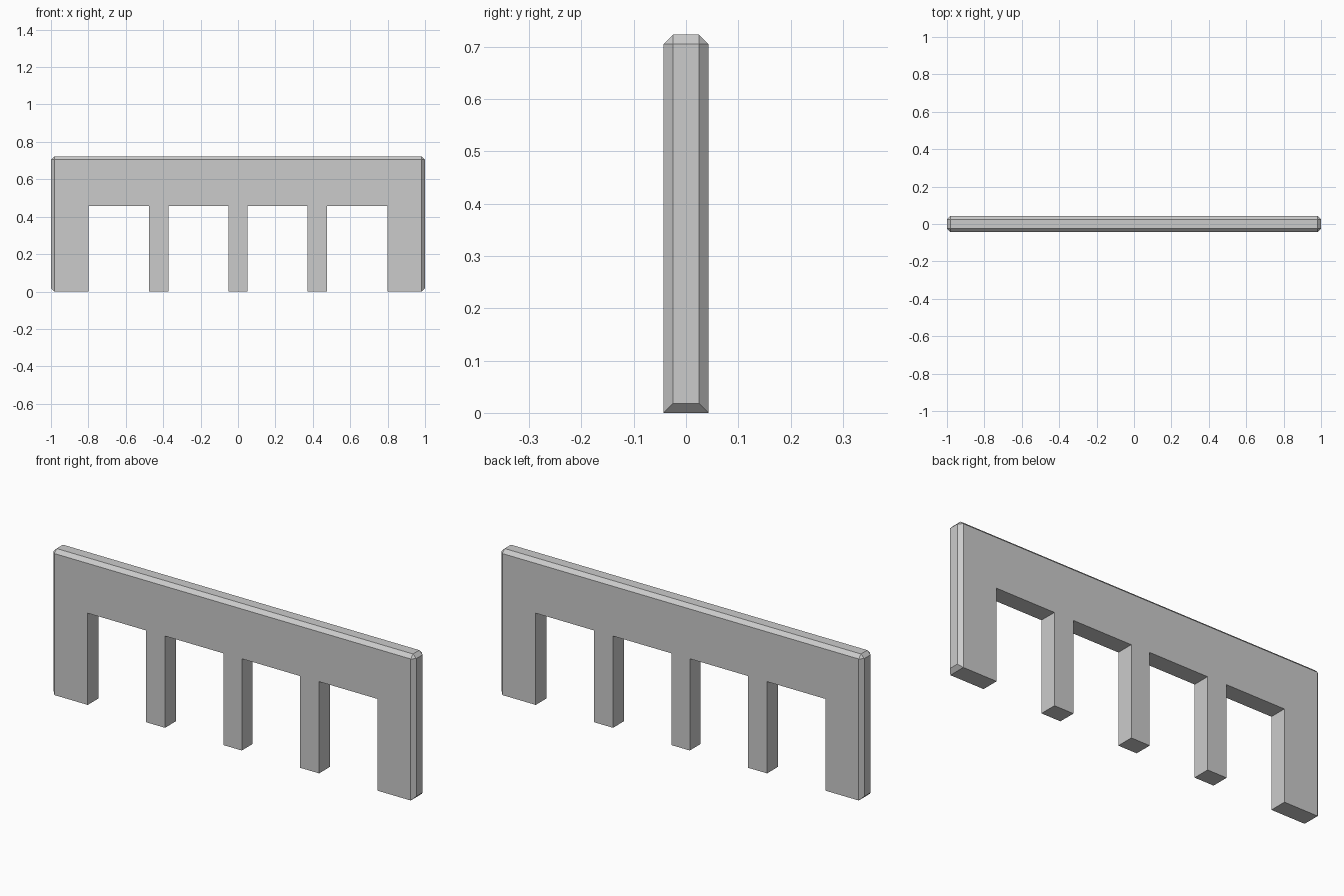
import bpy, bmesh

if "Cube" in bpy.data.objects:
    bpy.data.objects.remove(bpy.data.objects["Cube"])

HEIGHT, HALF_T, BEVEL = 0.723, 0.043, 0.018
SLOT_TOP = 0.457


def make_object(name, bm):
    bmesh.ops.recalc_face_normals(bm, faces=bm.faces[:])
    mesh = bpy.data.meshes.new(name)
    bm.to_mesh(mesh)
    bm.free()
    obj = bpy.data.objects.new(name, mesh)
    bpy.context.collection.objects.link(obj)
    return obj


# Panel: slab with chamfered ends and top, as a hull of mirrored corner points
x, y, z = 1 - BEVEL, HALF_T - BEVEL, HEIGHT - BEVEL
corners = [(x, HALF_T, 0), (x, HALF_T, z), (1, y, BEVEL), (1, y, z), (x, y, HEIGHT)]
bm = bmesh.new()
for sx in (-1, 1):
    for sy in (-1, 1):
        for cx, cy, cz in corners:
            bm.verts.new((sx * cx, sy * cy, cz))
bmesh.ops.convex_hull(bm, input=bm.verts[:])
bmesh.ops.dissolve_limit(bm, angle_limit=0.01, verts=bm.verts[:], edges=bm.edges[:])
panel = make_object("comb_panel", bm)

# Slot cutters: four rectangular openings, mirrored about the centre leg
bm = bmesh.new()
for sx in (-1, 1):
    for x0, x1 in ((0.051, 0.372), (0.477, 0.798)):
        box = bmesh.ops.create_cube(bm, size=1)["verts"]
        bmesh.ops.scale(bm, vec=(x1 - x0, 0.4, SLOT_TOP + 0.2), verts=box)
        bmesh.ops.translate(bm, vec=(sx * (x0 + x1) / 2, 0, (SLOT_TOP - 0.2) / 2), verts=box)
cutter = make_object("slot_cutter", bm)
cutter.hide_render = True

# Cut the slots and discard the helper
cut = panel.modifiers.new("slots", 'BOOLEAN')
cut.operation = 'DIFFERENCE'
cut.solver = 'EXACT'
cut.object = cutter
bpy.context.view_layer.objects.active = panel
bpy.ops.object.modifier_apply(modifier=cut.name)
bpy.data.objects.remove(cutter, do_unlink=True)
